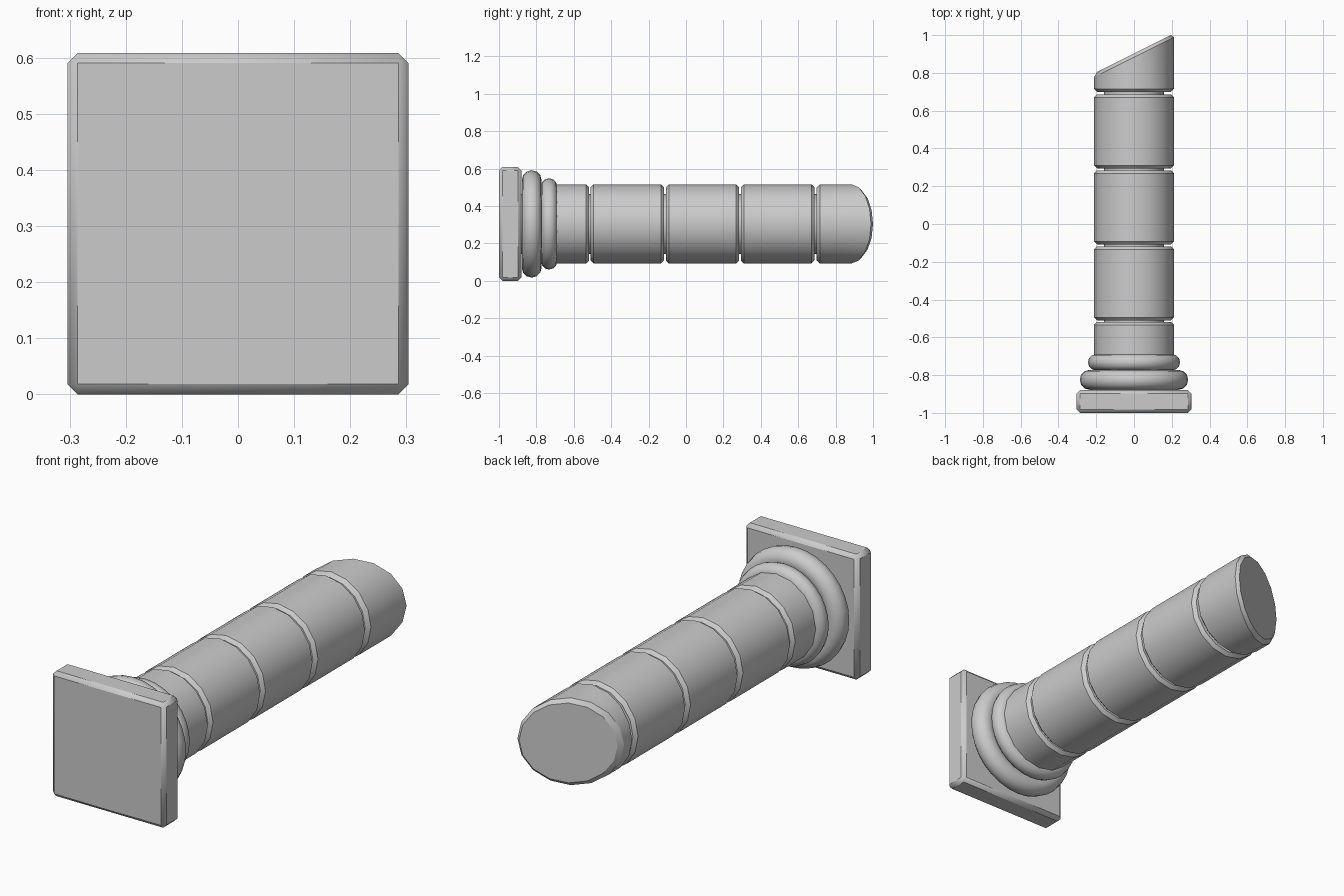
import bpy, bmesh, math
from mathutils import Matrix, Vector

if "Cube" in bpy.data.objects:
    bpy.data.objects.remove(bpy.data.objects["Cube"])

AXIS_Z = 0.304
R = 0.212
SIDES = 16
TO_Y = Matrix.Rotation(-math.pi / 2, 4, 'X')   # local z axis -> world +y


def finish(name, bm, bevel=0.0, segments=1):
    bmesh.ops.recalc_face_normals(bm, faces=bm.faces)
    me = bpy.data.meshes.new(name)
    bm.to_mesh(me)
    bm.free()
    ob = bpy.data.objects.new(name, me)
    bpy.context.collection.objects.link(ob)
    if bevel:
        m = ob.modifiers.new("bevel", 'BEVEL')
        m.width = bevel
        m.segments = segments
        m.limit_method = 'ANGLE'
        m.angle_limit = math.radians(40)
    bpy.ops.object.select_all(action='DESELECT')
    ob.select_set(True)
    bpy.context.view_layer.objects.active = ob
    bpy.ops.object.shade_smooth_by_angle(angle=math.radians(50))
    return ob


def cylinder(y0, y1, radius):
    bm = bmesh.new()
    mat = Matrix.Translation((0, (y0 + y1) / 2, AXIS_Z)) @ TO_Y
    bmesh.ops.create_cone(bm, cap_ends=True, segments=SIDES, radius1=radius,
                          radius2=radius, depth=y1 - y0, matrix=mat)
    return bm


def ring(name, y, radius, tube):
    bpy.ops.mesh.primitive_torus_add(
        location=(0, y, AXIS_Z), rotation=(math.pi / 2, 0, 0),
        major_radius=radius - tube, minor_radius=tube,
        major_segments=32, minor_segments=12)
    bpy.context.object.name = name
    bpy.ops.object.shade_smooth()


# square plinth
bm = bmesh.new()
bmesh.ops.create_cube(bm, size=1, matrix=Matrix.Translation((0, -0.94, AXIS_Z))
                      @ Matrix.Diagonal((0.608, 0.12, 0.608, 1)))
finish("plinth", bm, 0.018)

# rounded base mouldings
ring("lower_moulding", -0.825, 0.287, 0.053)
ring("upper_moulding", -0.732, 0.244, 0.043)

# narrow core seen in the joints
finish("core", cylinder(-0.9, 0.75, 0.16))

# shaft drums
finish("drum_base", cylinder(-0.86, -0.518, R), 0.016)
for i in range(3):
    y = -0.51 + 0.402 * i
    finish(f"drum_{i + 1}", cylinder(y, y + 0.392, R), 0.016)

# broken top drum, cut on a slant
bm = cylinder(0.698, 1.2, R)
cut = bmesh.ops.bisect_plane(bm, geom=bm.verts[:] + bm.edges[:] + bm.faces[:],
                             plane_co=(0, 0.902, AXIS_Z),
                             plane_no=Vector((-0.5, 1, 0)).normalized(),
                             clear_outer=True)
bmesh.ops.contextual_create(
    bm, geom=[e for e in cut["geom_cut"] if isinstance(e, bmesh.types.BMEdge)])
finish("broken_top_drum", bm, 0.018)
